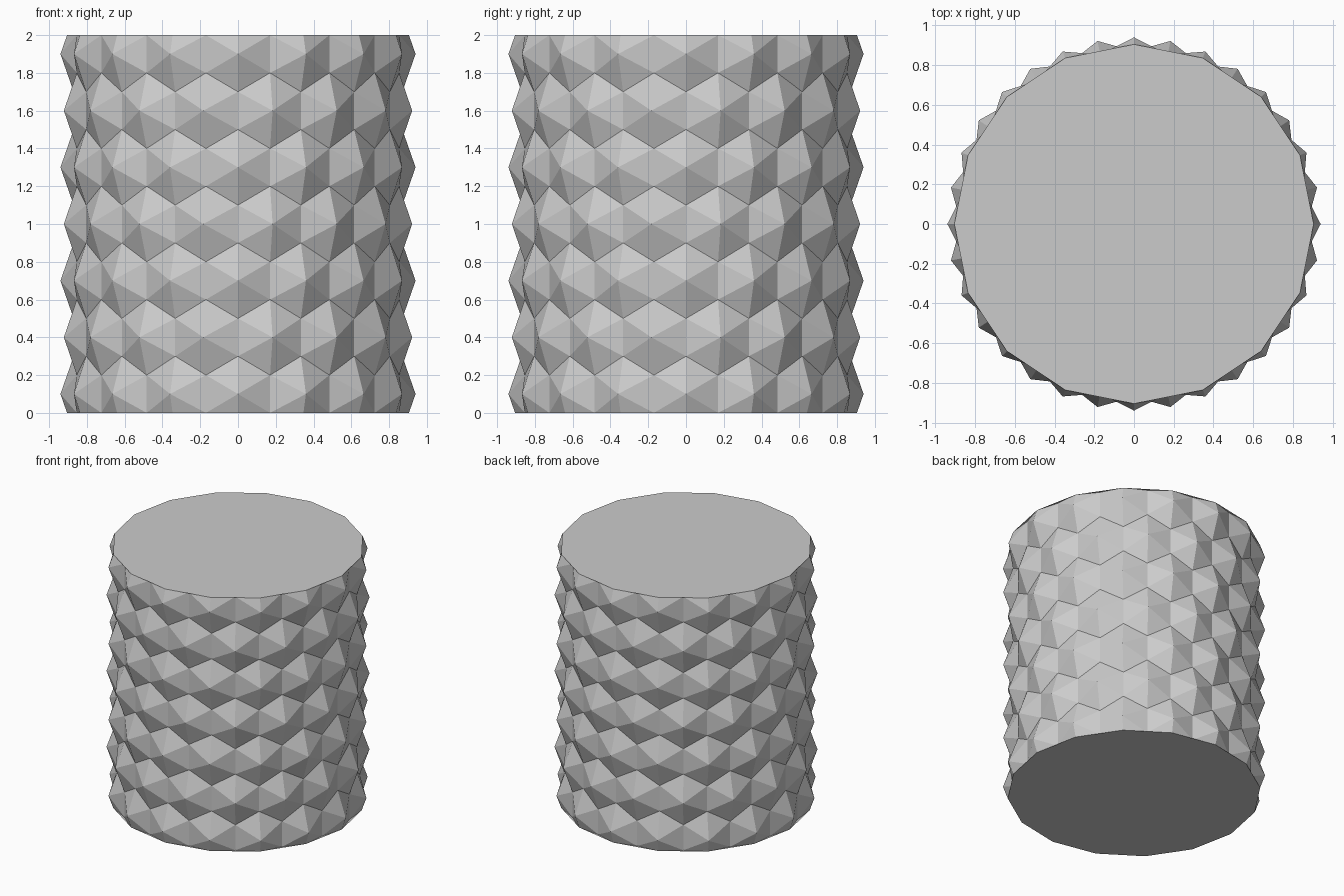
import bpy, bmesh
from math import sin, cos, pi
from mathutils import Vector

cube = bpy.data.objects.get("Cube")
if cube:
    bpy.data.objects.remove(cube, do_unlink=True)

SIDES = 16
STEP = 2 * pi / SIDES
PEAK_R, VALLEY_R = 0.94, 0.87
ROW_GAP, HALF_H, HEIGHT = 0.3, 0.2, 2.0
CAP_R = (PEAK_R + VALLEY_R) / 2

grey = bpy.data.materials.new("light_grey")
grey.use_nodes = True
grey.diffuse_color = (0.6, 0.6, 0.6, 1)
grey.node_tree.nodes["Principled BSDF"].inputs["Base Color"].default_value = (0.6, 0.6, 0.6, 1)


def polar(radius, angle, z):
    return Vector((radius * cos(angle), radius * sin(angle), z))


def finish(bm, name):
    mesh = bpy.data.meshes.new(name)
    bm.to_mesh(mesh)
    bm.free()
    mesh.materials.append(grey)
    bpy.context.collection.objects.link(bpy.data.objects.new(name, mesh))


def hex_stud(bm, angle, z):
    """Six-sided pyramid whose hexagonal base lies around the drum."""
    half = STEP / 2
    offsets = [(half, -0.5), (half, 0.5), (0, 1), (-half, 0.5), (-half, -0.5), (0, -1)]
    ring = [bm.verts.new(polar(VALLEY_R, angle + a, z + h * HALF_H)) for a, h in offsets]
    tip = bm.verts.new(polar(PEAK_R, angle, z))
    for i in range(6):
        bm.faces.new((ring[i], ring[(i + 1) % 6], tip))


# Studded wall: staggered rows of pyramids, trimmed flat at both ends
bm = bmesh.new()
for row in range(7):
    for k in range(SIDES):
        hex_stud(bm, (k + 0.5 * (row % 2)) * STEP, 0.1 + row * ROW_GAP)
bmesh.ops.remove_doubles(bm, verts=bm.verts, dist=0.001)
for z, normal in ((0, (0, 0, -1)), (HEIGHT, (0, 0, 1))):
    geom = bm.verts[:] + bm.edges[:] + bm.faces[:]
    bmesh.ops.bisect_plane(bm, geom=geom, dist=0.0001, plane_co=(0, 0, z),
                           plane_no=normal, clear_outer=True)
finish(bm, "studded_wall")

# Flat end caps
for name, z, order in (("bottom_cap", 0, -1), ("top_cap", HEIGHT, 1)):
    bm = bmesh.new()
    bm.faces.new([bm.verts.new(polar(CAP_R, k * STEP, z)) for k in range(SIDES)][::order])
    finish(bm, name)
